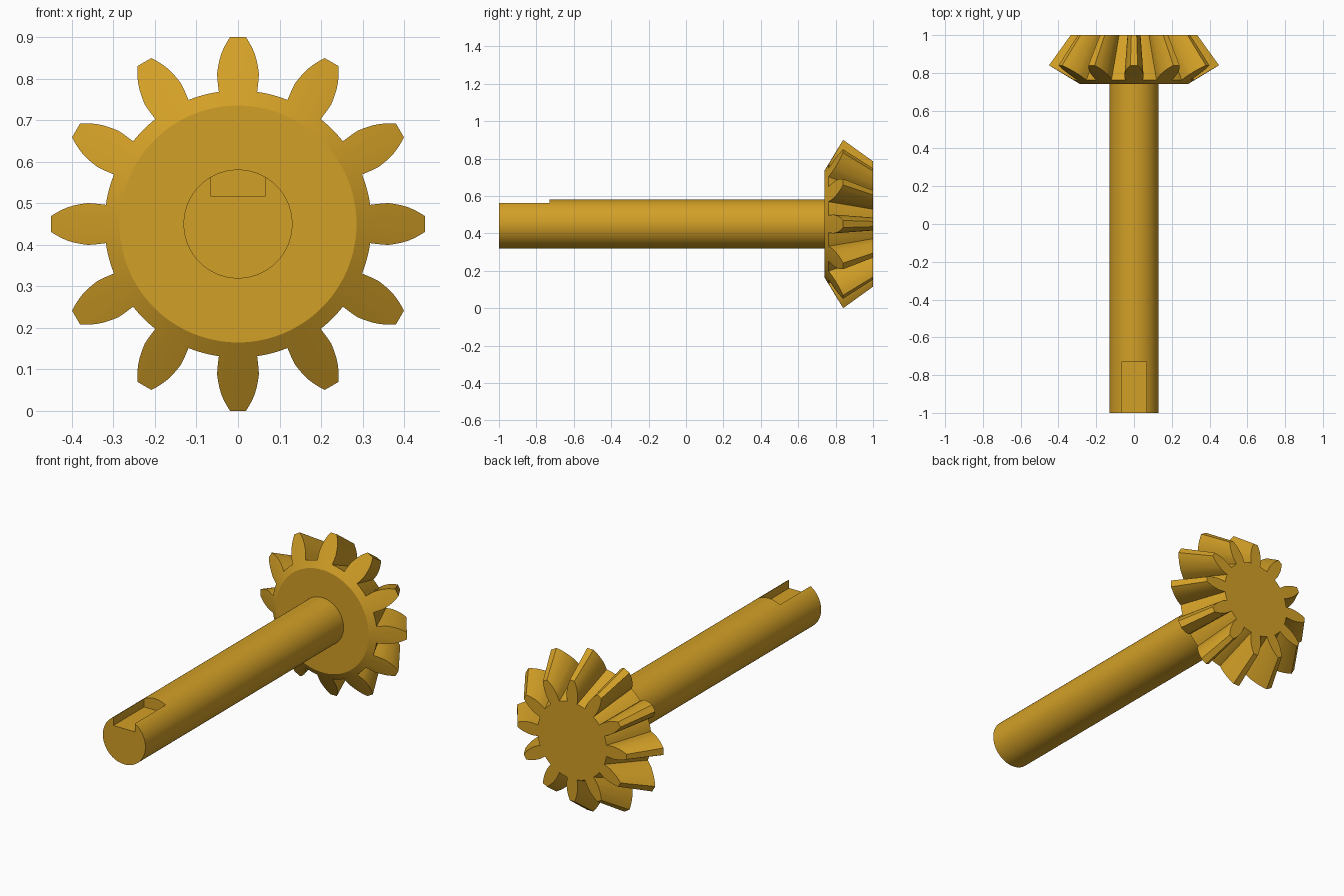
import bpy, bmesh, math

if "Cube" in bpy.data.objects:
    bpy.data.objects.remove(bpy.data.objects["Cube"])

CZ = 0.45                      # height of the shaft axis
TEETH = 12
DISK_R, DISK_Y = 0.285, 0.74   # flat rear disk of the gear
FACE_Y, APEX_Y = 1.0, 1.466    # small end and the point where the teeth converge
SLOPE = 0.606                  # rear cone rise per unit of radius

brass = bpy.data.materials.new("brass")
brass.diffuse_color = (0.65, 0.35, 0.02, 1)
brass.use_nodes = True
brass.node_tree.nodes["Principled BSDF"].inputs["Base Color"].default_value = brass.diffuse_color


def finish(obj):
    obj.data.materials.clear()
    obj.data.materials.append(brass)
    bpy.ops.object.select_all(action='DESELECT')
    obj.select_set(True)
    bpy.context.view_layer.objects.active = obj
    bpy.ops.object.shade_smooth_by_angle(angle=math.radians(28))


# Tooth flank from root to tip: (radial distance, half width)
flank = [(0.318, 0.046), (0.332, 0.0478), (0.346, 0.0494), (0.362, 0.0503),
         (0.378, 0.048), (0.394, 0.0447), (0.41, 0.040), (0.424, 0.034),
         (0.437, 0.027), (0.45, 0.019)]
tooth = [(math.hypot(r, h), math.atan2(h, r)) for r, h in flank]
root_r, root_a = tooth[0]
pitch = 2 * math.pi / TEETH

# One pitch of the outline, as (radius, angle): rising flank, falling flank, valley
unit = [(r, -a) for r, a in tooth] + [(r, a) for r, a in reversed(tooth)]
gap = pitch - 2 * root_a
unit += [(root_r, root_a + gap * k / 5) for k in range(1, 5)]
outline = [(r, a + i * pitch) for i in range(TEETH) for r, a in unit]

# Bevel gear: rear disk, rear cone, tapering teeth, front face
bm = bmesh.new()


def vert(r, a, y):
    return bm.verts.new((r * math.sin(a), y, CZ + r * math.cos(a)))


disk, large, small = [], [], []
for r, a in outline:
    y = DISK_Y + (r - DISK_R) * SLOPE
    disk.append(vert(DISK_R, a, DISK_Y))
    large.append(vert(r, a, y))
    small.append(vert(r * (APEX_Y - FACE_Y) / (APEX_Y - y), a, FACE_Y))
rear, front = vert(0, 0, DISK_Y), vert(0, 0, FACE_Y)
n = len(outline)
for i in range(n):
    j = (i + 1) % n
    bm.faces.new((rear, disk[j], disk[i]))
    bm.faces.new((disk[i], disk[j], large[j], large[i]))
    bm.faces.new((large[i], large[j], small[j], small[i]))
    bm.faces.new((front, small[i], small[j]))
bmesh.ops.recalc_face_normals(bm, faces=bm.faces)
mesh = bpy.data.meshes.new("bevel_gear")
bm.to_mesh(mesh)
bm.free()
gear = bpy.data.objects.new("bevel_gear", mesh)
bpy.context.collection.objects.link(gear)
finish(gear)

# Shaft
bpy.ops.mesh.primitive_cylinder_add(vertices=96, radius=0.131, depth=1.76,
                                    location=(0, -0.12, CZ),
                                    rotation=(math.pi / 2, 0, 0))
shaft = bpy.context.object
shaft.name = "shaft"

# Keyway cut in the free end of the shaft
bpy.ops.mesh.primitive_cube_add(size=1, location=(0, -0.93, 0.617))
cutter = bpy.context.object
cutter.name = "keyway_cutter"
cutter.scale = (0.132, 0.4, 0.2)
cutter.hide_render = True
bpy.context.view_layer.update()
cut = shaft.modifiers.new("keyway", 'BOOLEAN')
cut.operation = 'DIFFERENCE'
cut.solver = 'EXACT'
cut.object = cutter
bpy.context.view_layer.objects.active = shaft
bpy.ops.object.modifier_apply(modifier=cut.name)
bpy.data.objects.remove(cutter)
finish(shaft)
